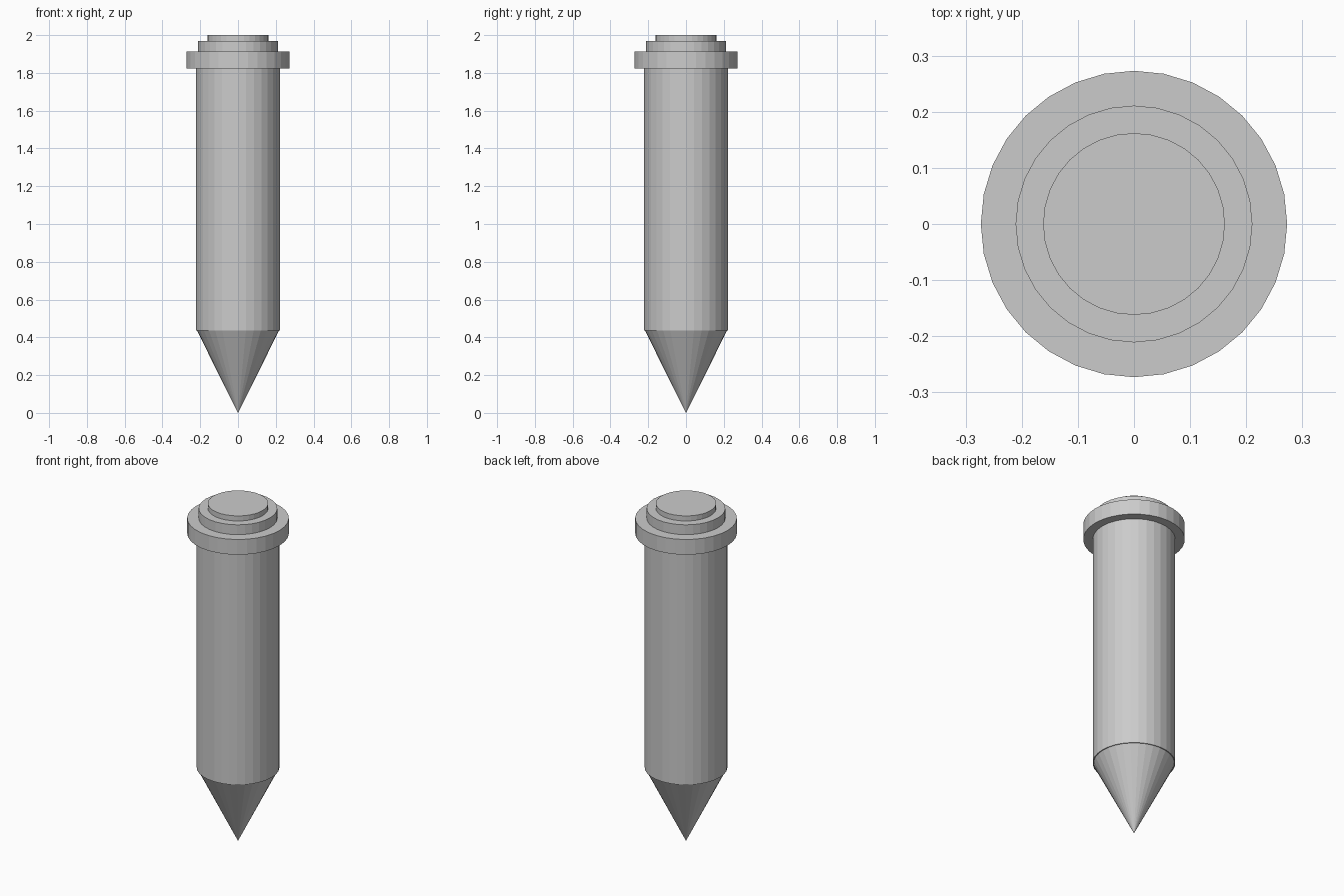
import bpy
import bmesh
from mathutils import Matrix

SIDES = 32

cube = bpy.data.objects.get("Cube")
if cube:
    bpy.data.objects.remove(cube, do_unlink=True)

# Plain grey for every part
grey = bpy.data.materials.new("plain_grey")
grey.use_nodes = True
colour = (0.6, 0.6, 0.6, 1)
grey.diffuse_color = colour
grey.node_tree.nodes["Principled BSDF"].inputs["Base Color"].default_value = colour


def add_round(name, bottom, top, r_bottom, r_top):
    """Flat-faced cylinder or cone standing between two heights."""
    bm = bmesh.new()
    bmesh.ops.create_cone(
        bm, cap_ends=True, segments=SIDES, radius1=r_bottom, radius2=r_top,
        depth=top - bottom, matrix=Matrix.Translation((0, 0, (bottom + top) / 2)))
    bmesh.ops.remove_doubles(bm, verts=bm.verts, dist=0.0001)
    bmesh.ops.recalc_face_normals(bm, faces=bm.faces)
    mesh = bpy.data.meshes.new(name)
    bm.to_mesh(mesh)
    bm.free()
    mesh.materials.append(grey)
    obj = bpy.data.objects.new(name, mesh)
    bpy.context.collection.objects.link(obj)
    return obj


# Pointed foot, slightly narrower than the shaft
add_round("pointed_tip", 0, 0.435, 0, 0.217)
# Long straight shaft
add_round("shaft", 0.435, 1.822, 0.222, 0.222)
# Stepped head
add_round("collar", 1.822, 1.912, 0.273, 0.273)
add_round("upper_step", 1.912, 1.97, 0.211, 0.211)
add_round("top_cap", 1.97, 2.0, 0.162, 0.162)
